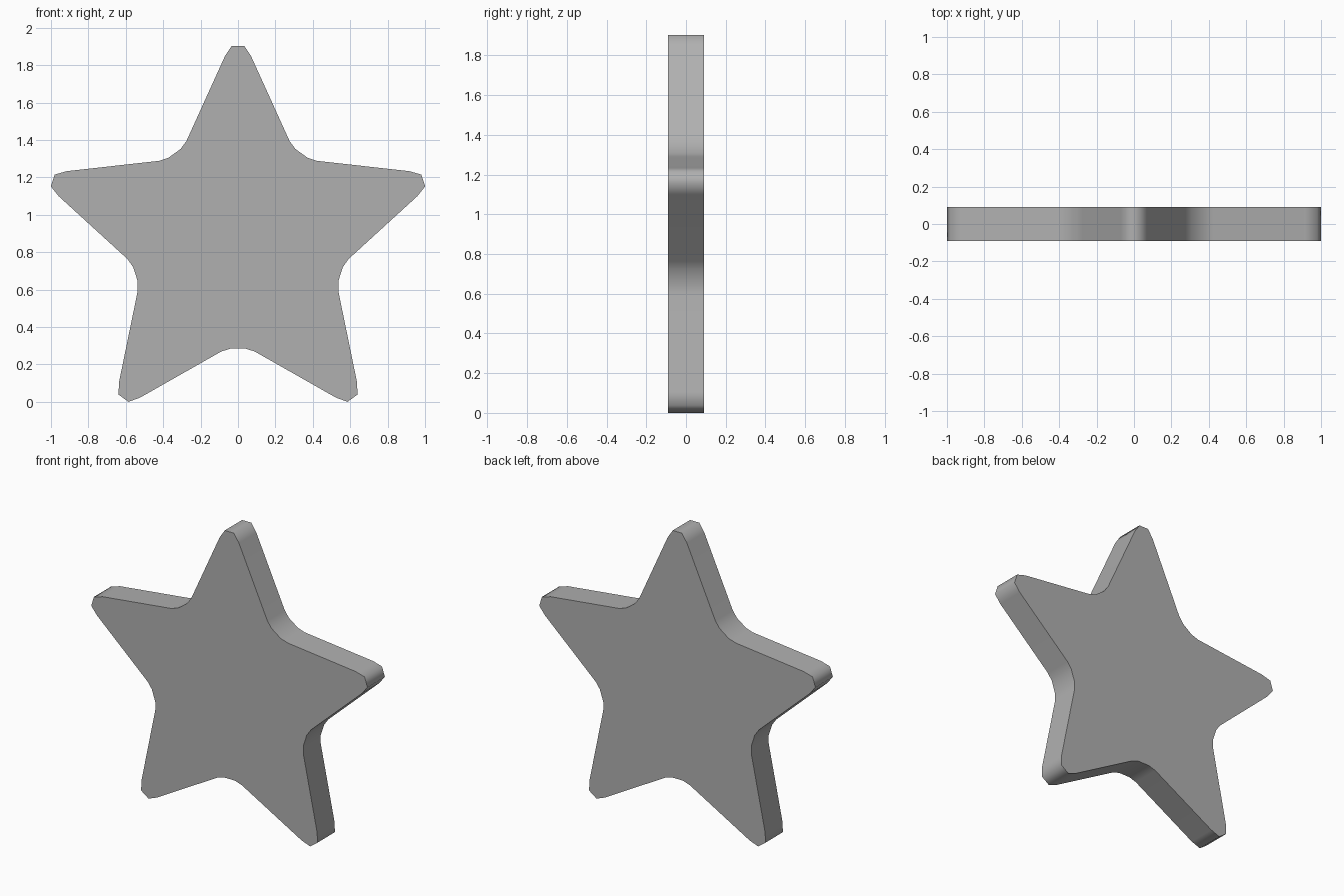
import bpy, bmesh
from math import sin, cos, pi, radians

if "Cube" in bpy.data.objects:
    bpy.data.objects.remove(bpy.data.objects["Cube"])

CENTRE_Z = 0.863
HALF_DEPTH = 0.09

# One arm of the star: (sideways offset, distance outward) for tip and notch
TIP = [(-0.07, 0.986), (-0.033, 1.0415), (0.033, 1.0415), (0.07, 0.986)]
NOTCH = [(-0.09, 0.587), (-0.04, 0.571), (0.04, 0.571), (0.09, 0.587)]


def place(points, angle):
    """Turn local points clockwise from straight up by the given angle."""
    return [(s * cos(angle) + r * sin(angle),
             CENTRE_Z + r * cos(angle) - s * sin(angle)) for s, r in points]


# Rounded star outline: five tips alternating with five notches
outline = []
for i in range(5):
    outline += place(TIP, i * 2 * pi / 5)
    outline += place([(s, r + 0.006) for s, r in NOTCH], (i + 0.5) * 2 * pi / 5)
low = min(z for _, z in outline)

# Extrude the outline into a flat slab
bm = bmesh.new()
face = bm.faces.new([bm.verts.new((x, -HALF_DEPTH, z - low)) for x, z in outline])
ext = bmesh.ops.extrude_face_region(bm, geom=[face], use_keep_orig=True)
moved = [v for v in ext["geom"] if isinstance(v, bmesh.types.BMVert)]
bmesh.ops.translate(bm, verts=moved, vec=(0, 2 * HALF_DEPTH, 0))
bmesh.ops.recalc_face_normals(bm, faces=bm.faces)

mesh = bpy.data.meshes.new("star")
bm.to_mesh(mesh)
bm.free()
star = bpy.data.objects.new("star", mesh)
bpy.context.collection.objects.link(star)

# Dark grey finish
grey = bpy.data.materials.new("dark_grey")
grey.diffuse_color = (0.435, 0.435, 0.435, 1)
grey.use_nodes = True
grey.node_tree.nodes["Principled BSDF"].inputs["Base Color"].default_value = grey.diffuse_color
mesh.materials.append(grey)

# Smooth rim with crisp front and back edges
bpy.context.view_layer.objects.active = star
star.select_set(True)
bpy.ops.object.shade_smooth_by_angle(angle=radians(62))
